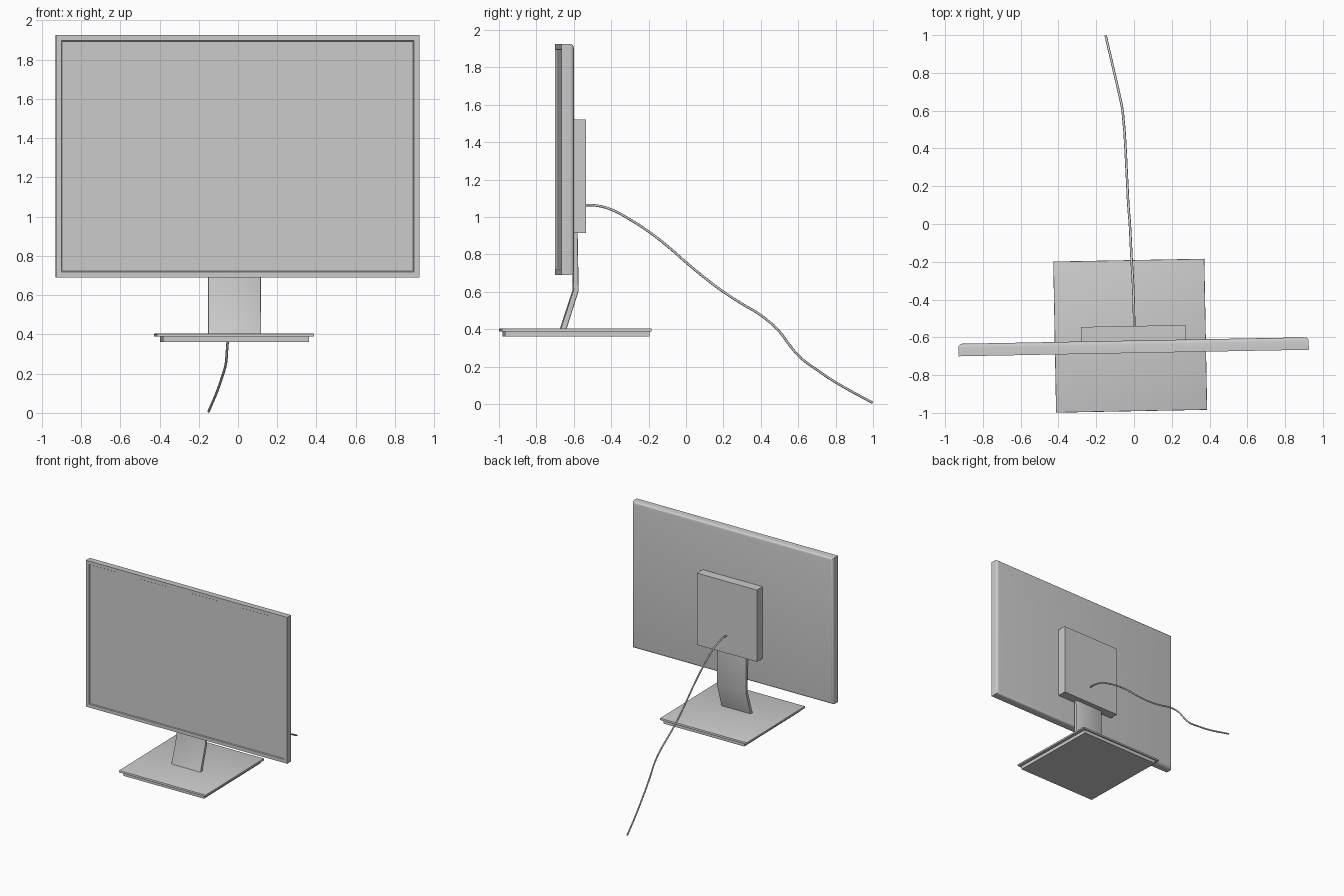
import bpy, bmesh, math
from mathutils import Matrix, Vector

if "Cube" in bpy.data.objects:
    bpy.data.objects.remove(bpy.data.objects["Cube"])

# The whole screen and stand are turned slightly about z
TURN = Matrix.Translation((-0.002, -0.65, 0)) @ Matrix.Rotation(math.radians(1.07), 4, 'Z')


def finish(name, bm, smooth=False):
    bmesh.ops.recalc_face_normals(bm, faces=bm.faces)
    me = bpy.data.meshes.new(name)
    bm.to_mesh(me)
    bm.free()
    ob = bpy.data.objects.new(name, me)
    ob.matrix_world = TURN
    bpy.context.collection.objects.link(ob)
    if smooth:
        bpy.ops.object.select_all(action='DESELECT')
        bpy.context.view_layer.objects.active = ob
        ob.select_set(True)
        bpy.ops.object.shade_smooth_by_angle(angle=math.radians(35))
    return ob


def box_bm(x0, x1, y0, y1, z0, z1):
    bm = bmesh.new()
    bmesh.ops.create_cube(bm, size=1)
    for v in bm.verts:
        v.co = Vector(((x0 + x1) / 2 + v.co.x * (x1 - x0),
                       (y0 + y1) / 2 + v.co.y * (y1 - y0),
                       (z0 + z1) / 2 + v.co.z * (z1 - z0)))
    return bm


def bevel(bm, edges, width, segments):
    bmesh.ops.bevel(bm, geom=edges, offset=width, segments=segments,
                    profile=0.5, affect='EDGES')


# Screen housing: rounded back rim, recessed display in front
bm = box_bm(-0.927, 0.927, -0.033, 0.033, 0.69, 1.925)
bevel(bm, [e for e in bm.edges if all(v.co.y > 0 for v in e.verts)], 0.02, 4)
bm.normal_update()
front = min(bm.faces, key=lambda f: f.calc_center_median().y)
bmesh.ops.inset_region(bm, faces=[front], thickness=0.04)
bmesh.ops.inset_region(bm, faces=[front], thickness=0.006, depth=-0.007)
finish("screen_housing", bm, True)

# Mounting block on the back
finish("rear_mount_block", box_bm(-0.277, 0.277, 0.03, 0.11, 0.915, 1.52))

# Bent neck plate: side profile (y, z) extruded across x
profile = [(-0.026, 0.39), (0.006, 0.39), (0.074, 0.605), (0.068, 0.95),
           (0.042, 0.95), (0.046, 0.61)]
bm = bmesh.new()
face = bm.faces.new([bm.verts.new((-0.150, y, z)) for y, z in profile])
ext = bmesh.ops.extrude_face_region(bm, geom=[face])
bmesh.ops.translate(bm, vec=(0.27, 0, 0),
                    verts=[g for g in ext["geom"] if isinstance(g, bmesh.types.BMVert)])
bmesh.ops.recalc_face_normals(bm, faces=bm.faces)
rim = [e for e in bm.edges
       if abs(e.verts[0].co.x - e.verts[1].co.x) < 1e-5
       and abs(e.verts[0].co.z - e.verts[1].co.z) > 0.1]
bevel(bm, rim, 0.006, 2)
finish("stand_neck", bm, True)

# Base: thin top plate over a slightly smaller slab
bm = box_bm(-0.417, 0.383, -0.341, 0.459, 0.388, 0.404)
bevel(bm, [e for e in bm.edges if all(v.co.z > 0.4 for v in e.verts)], 0.004, 2)
finish("base_top_plate", bm, True)
finish("base_slab", box_bm(-0.387, 0.357, -0.325, 0.447, 0.36, 0.39))

# Cable trailing from the mount block to the ground
path = [(0.001, -0.55, 1.064), (0, -0.48, 1.061), (-0.002, -0.4, 1.04),
        (-0.006, -0.3, 0.987), (-0.012, -0.2, 0.922), (-0.017, -0.1, 0.845),
        (-0.022, 0, 0.758), (-0.03, 0.1, 0.675), (-0.035, 0.2, 0.6),
        (-0.04, 0.3, 0.535), (-0.045, 0.4, 0.475), (-0.051, 0.5, 0.387),
        (-0.056, 0.55, 0.32), (-0.062, 0.61, 0.25), (-0.081, 0.7, 0.183),
        (-0.104, 0.8, 0.116), (-0.15, 0.997, 0.007)]
cu = bpy.data.curves.new("power_cable", 'CURVE')
cu.dimensions = '3D'
cu.bevel_depth = 0.0065
cu.bevel_resolution = 2
cu.resolution_u = 4
cu.use_fill_caps = True
sp = cu.splines.new('BEZIER')
sp.bezier_points.add(len(path) - 1)
for bp, co in zip(sp.bezier_points, path):
    bp.co = co
    bp.handle_left_type = bp.handle_right_type = 'AUTO'
bpy.context.collection.objects.link(bpy.data.objects.new("power_cable", cu))
